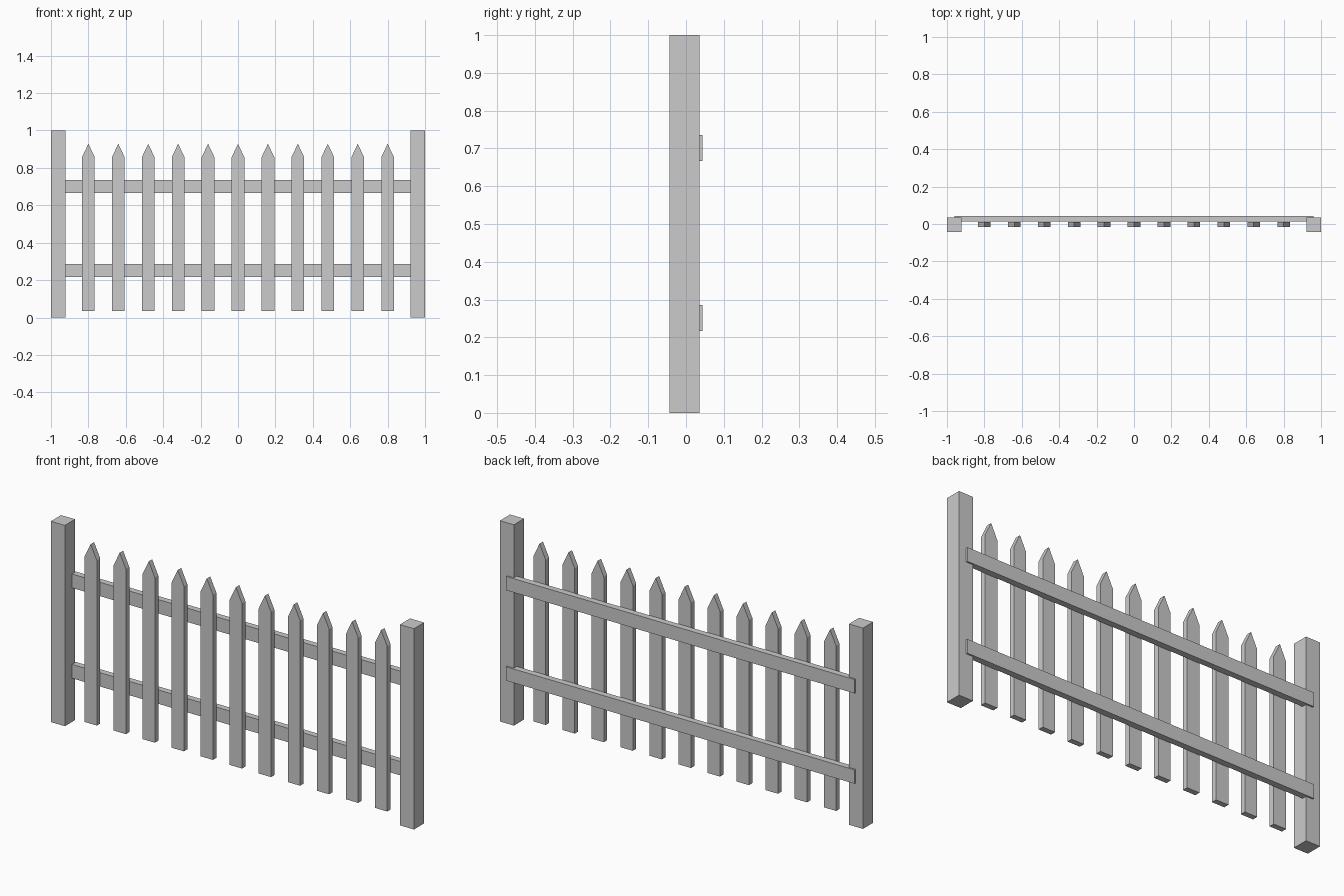
import bpy

if "Cube" in bpy.data.objects:
    bpy.data.objects.remove(bpy.data.objects["Cube"])


def prism(name, profile, y0, y1):
    """Extrude a front-view (x, z) outline from y0 to y1."""
    n = len(profile)
    verts = [(x, y0, z) for x, z in profile] + [(x, y1, z) for x, z in profile]
    faces = [tuple(range(n)), tuple(reversed(range(n, 2 * n)))]
    faces += [(i, i + n, (i + 1) % n + n, (i + 1) % n) for i in range(n)]
    mesh = bpy.data.meshes.new(name)
    mesh.from_pydata(verts, [], faces)
    obj = bpy.data.objects.new(name, mesh)
    bpy.context.collection.objects.link(obj)
    return obj


def board(name, x0, x1, y0, y1, z0, z1):
    return prism(name, [(x0, z0), (x1, z0), (x1, z1), (x0, z1)], y0, y1)


# End posts
board("left_post", -1.0, -0.923, -0.044, 0.036, 0, 1)
board("right_post", 0.923, 1.0, -0.044, 0.036, 0, 1)

# Horizontal rails, lapped into the back of the posts
board("lower_rail", -0.96, 0.96, 0.013, 0.044, 0.217, 0.286)
board("upper_rail", -0.96, 0.96, 0.013, 0.044, 0.667, 0.736)

# Pointed pickets in front of the rails
W, BOTTOM, SHOULDER, TIP = 0.034, 0.035, 0.857, 0.929
for i in range(11):
    x = (i - 5) * 0.16
    outline = [(x - W, BOTTOM), (x + W, BOTTOM), (x + W, SHOULDER),
               (x, TIP), (x - W, SHOULDER)]
    prism(f"picket_{i + 1}", outline, -0.017, 0.010)
